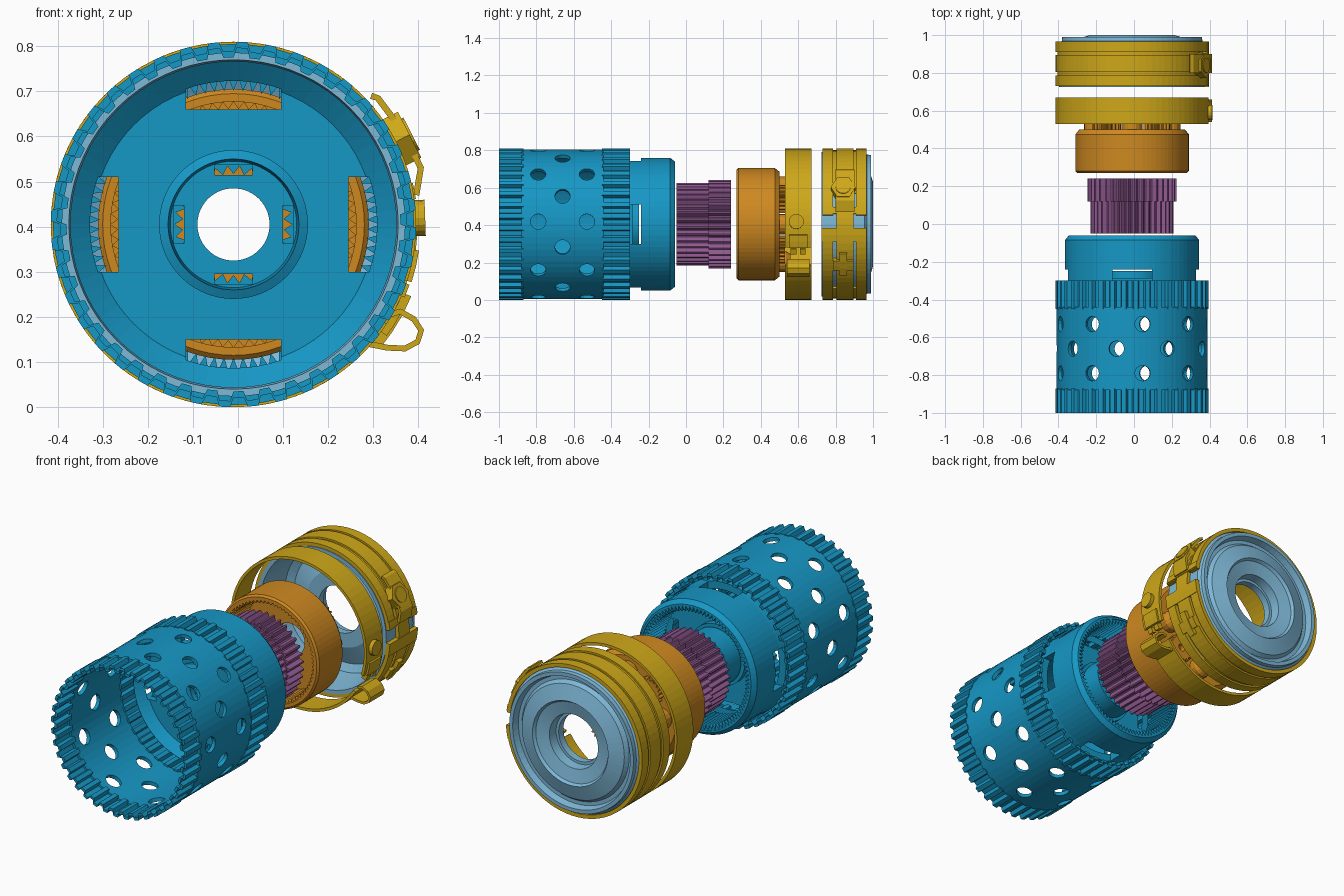
import bpy, bmesh
from math import sin, cos, pi, radians
from mathutils import Matrix, Vector

if "Cube" in bpy.data.objects:
    bpy.data.objects.remove(bpy.data.objects["Cube"])

C = (-0.01, 0.405)          # axis of the whole assembly (x, z)
SEG = 72
COLORS = {
    "blue": (0.008, 0.31, 0.56, 1), "purple": (0.28, 0.1, 0.28, 1),
    "orange": (0.62, 0.25, 0.015, 1), "yellow": (0.62, 0.39, 0.01, 1),
    "pale_blue": (0.21, 0.48, 0.68, 1)}
MATS = {}
for key, col in COLORS.items():
    MATS[key] = bpy.data.materials.new(key)
    MATS[key].diffuse_color = col


def skin(bm, rings, closed):
    """Join successive closed cross-sections into a solid."""
    vs = [[bm.verts.new(p) for p in r] for r in rings]
    n, m = len(vs), len(vs[0])
    for i in range(n if closed else n - 1):
        a, b = vs[i], vs[(i + 1) % n]
        for j in range(m):
            k = (j + 1) % m
            bm.faces.new((a[j], a[k], b[k], b[j]))
    if not closed:
        bm.faces.new(vs[0])
        bm.faces.new(vs[-1])


def polar(section, a, c=C):
    return [Vector((c[0] + r * cos(a), y, c[1] + r * sin(a))) for r, y in section]


def lathe(bm, profile, c=C, seg=SEG):
    skin(bm, [polar(profile, 2 * pi * i / seg, c) for i in range(seg)], True)


def arc(bm, r0, r1, y0, y1, a0, a1):
    n = max(2, int((a1 - a0) / 5))
    sec = [(r1, y0), (r1, y1), (r0, y1), (r0, y0)]
    skin(bm, [polar(sec, radians(a0 + (a1 - a0) * i / n)) for i in range(n + 1)], False)


def gear(bm, n, outer, inner, y0, y1, c=C, steps=(0, 0.2, 0.5, 0.7)):
    """Toothed tube; outer and inner are (valley, tip) radii."""
    rings = []
    for i in range(n):
        for k, s in enumerate(steps):
            h = 0 if k < len(steps) / 2 else 1
            sec = [(outer[h], y0), (outer[h], y1), (inner[h], y1), (inner[h], y0)]
            rings.append(polar(sec, 2 * pi * (i + s) / n, c))
    skin(bm, rings, True)


def strip(bm, pts, t, y0, y1):
    """Bent sheet following x, z points."""
    rings = []
    for i, p in enumerate(pts):
        a, b = pts[max(i - 1, 0)], pts[min(i + 1, len(pts) - 1)]
        d = Vector((b[0] - a[0], b[1] - a[1])).normalized() * t / 2
        rings.append([Vector((p[0] + s * d.y, y, p[1] - s * d.x))
                      for s, y in ((1, y0), (1, y1), (-1, y1), (-1, y0))])
    skin(bm, rings, False)


def frame(deg):
    return Matrix.Translation((C[0], 0, C[1])) @ Matrix.Rotation(-radians(deg), 4, 'Y')


def box(bm, r0, r1, w, y0, y1, deg):
    m = frame(deg) @ Matrix.Translation(((r0 + r1) / 2, (y0 + y1) / 2, 0))
    bmesh.ops.create_cube(bm, size=1, matrix=m @ Matrix.Diagonal((r1 - r0, y1 - y0, w, 1)))


def stud(bm, r0, r1, rad, y, deg, seg=16):
    m = frame(deg) @ Matrix.Translation(((r0 + r1) / 2, y, 0)) @ Matrix.Rotation(pi / 2, 4, 'Y')
    bmesh.ops.create_cone(bm, cap_ends=True, segments=seg, radius1=rad, radius2=rad,
                          depth=r1 - r0, matrix=m)


def finish(bm, name, color):
    bmesh.ops.recalc_face_normals(bm, faces=bm.faces)
    me = bpy.data.meshes.new(name)
    bm.to_mesh(me)
    bm.free()
    ob = bpy.data.objects.new(name, me)
    bpy.context.collection.objects.link(ob)
    me.materials.append(MATS[color])
    return ob


def cut(ob, bm):
    cutter = finish(bm, "cutter", "blue")
    cutter.hide_render = True
    mod = ob.modifiers.new("cut", 'BOOLEAN')
    mod.operation, mod.object, mod.solver = 'DIFFERENCE', cutter, 'EXACT'
    dg = bpy.context.evaluated_depsgraph_get()
    me = bpy.data.meshes.new_from_object(ob.evaluated_get(dg))
    ob.modifiers.clear()
    ob.data = me
    bpy.data.objects.remove(cutter)


# perforated drum wall
bm = bmesh.new()
lathe(bm, [(0.40, -0.88), (0.40, -0.44), (0.38, -0.44), (0.38, -0.88)])
drum = finish(bm, "drum_wall", "blue")
bm = bmesh.new()
for y, off in ((-0.53, 2), (-0.66, 22), (-0.79, 2)):
    for k in range(9):
        stud(bm, 0.3, 0.5, 0.041, y, off + 40 * k)
cut(drum, bm)

# corrugated splines at both ends of the drum
bm = bmesh.new()
for y0, y1 in ((-1.0, -0.87), (-0.45, -0.30)):
    gear(bm, 40, (0.384, 0.405), (0.37, 0.391), y0, y1, steps=(0, 0.38, 0.5, 0.88))
finish(bm, "drum_splines", "blue")

# ring gear housing with web, hub and windows
bm = bmesh.new()
lathe(bm, [(0.362, -0.36), (0.355, -0.30), (0.355, -0.085), (0.335, -0.06), (0.325, -0.06),
           (0.325, -0.285), (0.165, -0.285), (0.165, -0.25), (0.08, -0.25), (0.08, -0.28),
           (0.14, -0.28), (0.145, -0.345), (0.165, -0.335), (0.165, -0.32), (0.312, -0.32)])
housing = finish(bm, "ring_gear_housing", "blue")
bm = bmesh.new()
for k in range(4):
    box(bm, 0.255, 0.42, 0.21, -0.325, -0.24, 90 * k)
    box(bm, 0.11, 0.132, 0.085, -0.30, -0.22, 90 * k)
cut(housing, bm)

# internal teeth of ring gear and hub
bm = bmesh.new()
gear(bm, 90, (0.335, 0.335), (0.325, 0.296), -0.235, -0.065, steps=(0, 0.5))
gear(bm, 30, (0.15, 0.15), (0.13, 0.112), -0.24, -0.12, steps=(0, 0.5))
finish(bm, "ring_gear_teeth", "blue")

# sun gear, two stepped toothed sections
bm = bmesh.new()
gear(bm, 36, (0.2, 0.22), (0.15, 0.15), -0.05, 0.125)
gear(bm, 36, (0.212, 0.236), (0.15, 0.15), 0.12, 0.24)
finish(bm, "sun_gear", "purple")

# planet carrier shell with back plate
bm = bmesh.new()
lathe(bm, [(0.29, 0.27), (0.30, 0.28), (0.30, 0.475), (0.28, 0.50), (0.085, 0.50),
           (0.085, 0.46), (0.272, 0.46), (0.272, 0.27)])
gear(bm, 72, (0.28, 0.28), (0.272, 0.256), 0.275, 0.47, steps=(0, 0.5))
finish(bm, "planet_carrier", "orange")

# planet gears and pins behind the carrier
bm = bmesh.new()
for k in range(4):
    a, b = pi / 2 * k, pi / 2 * (k + 0.5)
    knob = (C[0] + 0.2 * cos(a), C[1] + 0.2 * sin(a))
    lathe(bm, [(0.055, 0.49), (0.055, 0.535), (0.04, 0.56), (0.012, 0.56), (0.012, 0.49)], knob, 16)
    gear(bm, 18, (0.062, 0.075), (0.02, 0.02), 0.49, 0.53,
         (C[0] + 0.19 * cos(b), C[1] + 0.19 * sin(b)))
finish(bm, "planet_gears", "orange")

# front clamp band with looped end and button
bm = bmesh.new()
arc(bm, 0.39, 0.405, 0.53, 0.67, -18, 327)
arc(bm, 0.39, 0.415, 0.55, 0.65, -18, -8)
stud(bm, 0.39, 0.425, 0.04, 0.59, 2)
box(bm, 0.385, 0.412, 0.03, 0.56, 0.59, -21)
box(bm, 0.385, 0.412, 0.03, 0.61, 0.64, -21)
strip(bm, [(0.29, 0.14), (0.33, 0.132), (0.37, 0.13), (0.398, 0.145), (0.406, 0.17),
           (0.39, 0.195), (0.36, 0.212), (0.335, 0.205)], 0.013, 0.54, 0.66)
finish(bm, "front_clamp_band", "yellow")

# rear clamp band: ribs, crossbars, hex lug and latch
bm = bmesh.new()
arc(bm, 0.385, 0.396, 0.74, 0.955, 25, 300)
for y0, y1 in ((0.73, 0.785), (0.91, 0.965)):
    arc(bm, 0.385, 0.405, y0, y1, 7, 347)
arc(bm, 0.385, 0.405, 0.805, 0.895, 0, 360)
arc(bm, 0.385, 0.408, 0.725, 0.965, -13, -3)
arc(bm, 0.385, 0.408, 0.73, 0.965, 8, 13)
strip(bm, [(0.295, 0.69), (0.31, 0.685), (0.37, 0.605), (0.405, 0.53), (0.395, 0.47)], 0.014, 0.80, 0.90)
stud(bm, 0.385, 0.438, 0.066, 0.84, 27, 6)
stud(bm, 0.43, 0.443, 0.04, 0.84, 27)
arc(bm, 0.385, 0.42, 0.785, 0.895, -36, -28)
arc(bm, 0.385, 0.425, 0.82, 0.86, -40, -22)
finish(bm, "rear_clamp_band", "yellow")

# rear drum with dished back face
bm = bmesh.new()
lathe(bm, [(0.386, 0.725), (0.386, 0.955), (0.372, 0.968), (0.37, 0.99), (0.35, 0.99),
           (0.34, 0.955), (0.32, 0.955), (0.305, 0.975), (0.225, 1.0), (0.215, 0.985),
           (0.145, 0.97), (0.14, 0.92), (0.125, 0.92), (0.125, 0.88), (0.2, 0.88),
           (0.30, 0.92), (0.34, 0.90), (0.365, 0.725)])
finish(bm, "rear_drum", "pale_blue")

for m in bpy.data.materials:
    if m.users and not m.is_grease_pencil:
        m.use_nodes = True
        m.node_tree.nodes["Principled BSDF"].inputs["Base Color"].default_value = m.diffuse_color
